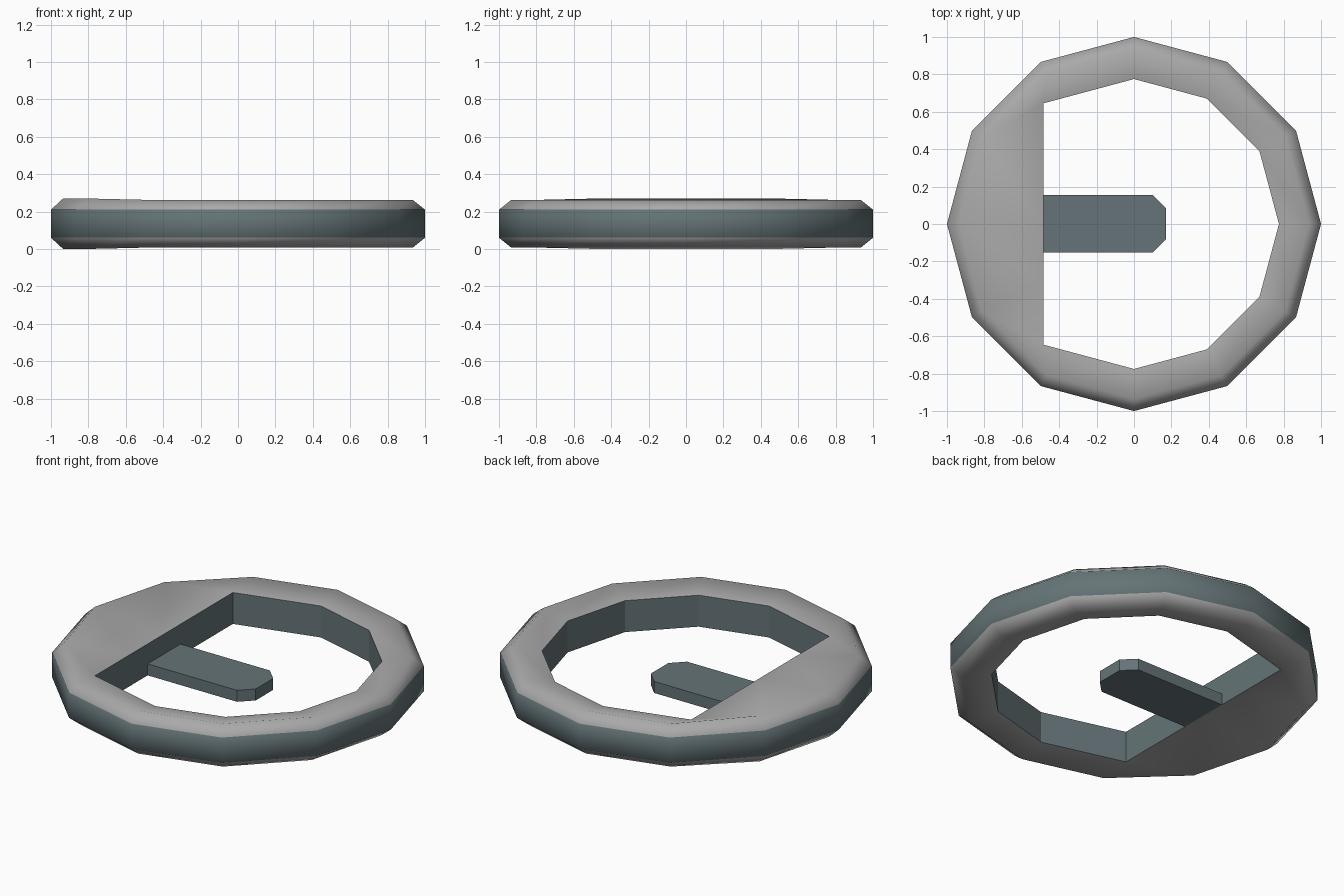
import bpy, bmesh, math

if "Cube" in bpy.data.objects:
    bpy.data.objects.remove(bpy.data.objects["Cube"])


def material(name, rgb):
    m = bpy.data.materials.new(name)
    m.diffuse_color = (*rgb, 1.0)
    m.use_nodes = True
    m.node_tree.nodes["Principled BSDF"].inputs["Base Color"].default_value = m.diffuse_color
    return m


light_grey = material("light grey", (0.40, 0.40, 0.405))
slate = material("slate", (0.13, 0.175, 0.185))


def make_object(name, bm, mats):
    bmesh.ops.recalc_face_normals(bm, faces=bm.faces[:])
    mesh = bpy.data.meshes.new(name)
    bm.to_mesh(mesh)
    bm.free()
    for m in mats:
        mesh.materials.append(m)
    ob = bpy.data.objects.new(name, mesh)
    bpy.context.collection.objects.link(ob)
    return ob


# Ring: six loops of twelve points, cut straight on the inner left side
N = 12
MID = 0.135
CUT_X = -0.485
bm = bmesh.new()


def inner_point(i):
    a = math.radians(30 * i)
    if 4 <= i <= 8:
        return CUT_X, 0.645 * (6 - i) / 2
    return 0.775 * math.cos(a), 0.775 * math.sin(a)


def loop(radius, half_height, crown=0.0):
    verts = []
    for i in range(N):
        a = math.radians(30 * i)
        if radius is None:
            x, y = inner_point(i)
        else:
            x, y = radius * math.cos(a), radius * math.sin(a)
        # the wide left side stands slightly taller
        h = half_height + (math.copysign(crown, half_height) if 5 <= i <= 7 else 0)
        verts.append(bm.verts.new((x, y, MID + h)))
    return verts


loops = [loop(1.0, -0.075), loop(1.0, 0.075), loop(0.935, 0.127, 0.008),
         loop(None, 0.093), loop(None, -0.093), loop(0.935, -0.127, 0.008)]
for k in range(6):
    lo, hi = loops[k], loops[(k + 1) % 6]
    for i in range(N):
        j = (i + 1) % N
        f = bm.faces.new((lo[i], lo[j], hi[j], hi[i]))
        f.material_index = 1 if k in (0, 3) else 0   # outer and inner walls
        f.smooth = k != 3                            # inner wall is faceted
inner = set(loops[3]) | set(loops[4])
for e in bm.edges:
    if e.verts[0] in inner and e.verts[1] in inner:
        e.smooth = False
make_object("ring", bm, [light_grey, slate])

# Tongue: flat bar with a chamfered tip, pointing inward from the straight side
bm = bmesh.new()
outline = [(-0.49, -0.152), (0.10, -0.152), (0.172, -0.08),
           (0.172, 0.083), (0.10, 0.155), (-0.49, 0.155)]
base = bm.faces.new([bm.verts.new((x, y, 0.042)) for x, y in outline])
ext = bmesh.ops.extrude_face_region(bm, geom=[base], use_keep_orig=True)
for g in ext["geom"]:
    if isinstance(g, bmesh.types.BMVert):
        g.co.z = 0.11
make_object("tongue", bm, [slate])
